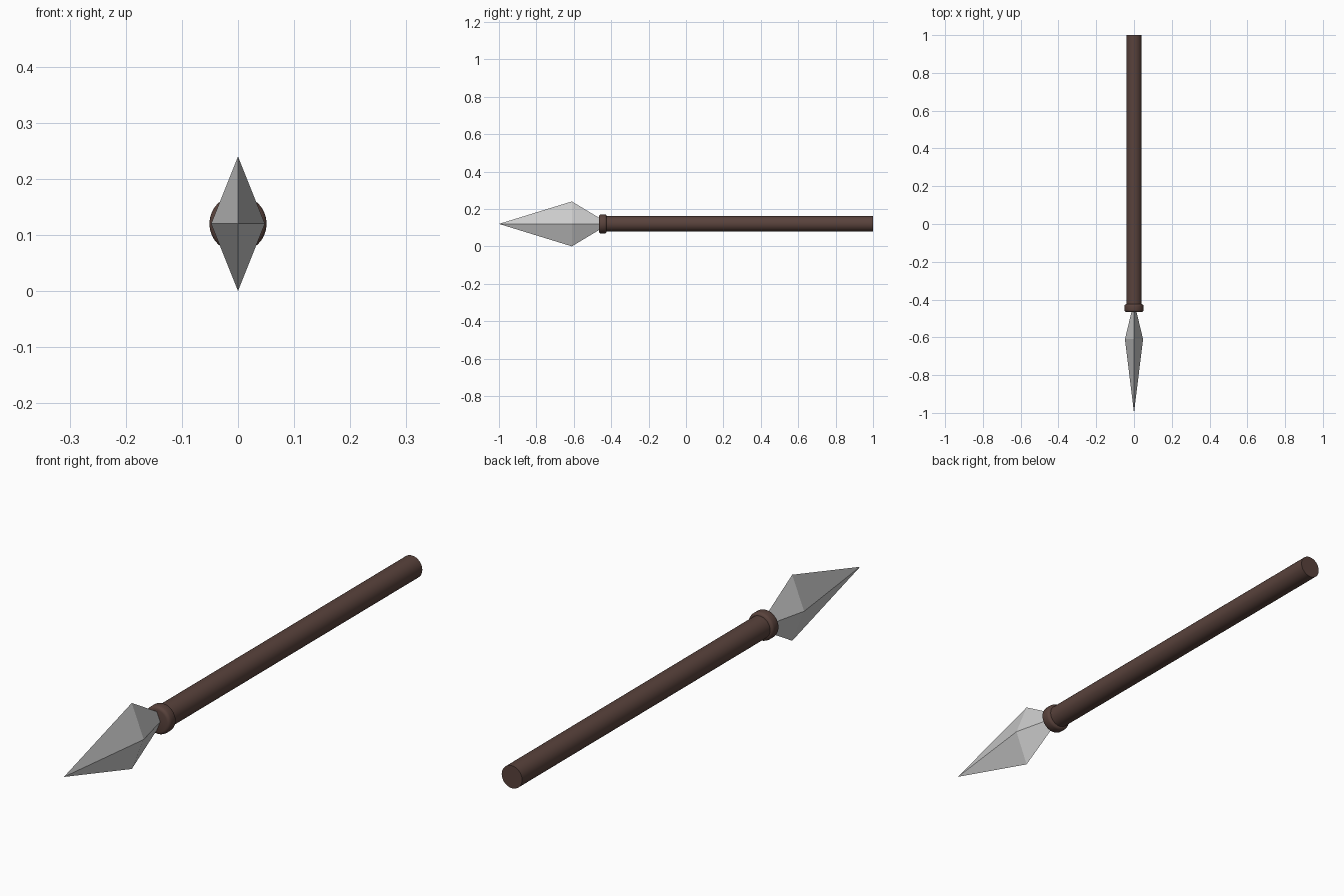
import bpy, bmesh, math
from mathutils import Matrix

if "Cube" in bpy.data.objects:
    bpy.data.objects.remove(bpy.data.objects["Cube"])

Z = 0.12  # height of the spear axis

wood = bpy.data.materials.new("dark_wood")
wood.diffuse_color = (0.10, 0.055, 0.045, 1)
wood.use_nodes = True
wood.node_tree.nodes["Principled BSDF"].inputs["Base Color"].default_value = wood.diffuse_color


def add_object(name, bm):
    bmesh.ops.recalc_face_normals(bm, faces=bm.faces)
    mesh = bpy.data.meshes.new(name)
    bm.to_mesh(mesh)
    bm.free()
    obj = bpy.data.objects.new(name, mesh)
    bpy.context.collection.objects.link(obj)
    return obj


def rod(name, radius, y0, y1, bevel=0):
    """Round bar along y, with optional rounded rims."""
    bm = bmesh.new()
    mat = Matrix.Translation((0, (y0 + y1) / 2, Z)) @ Matrix.Rotation(math.pi / 2, 4, 'X')
    bmesh.ops.create_cone(bm, cap_ends=True, segments=32, radius1=radius,
                          radius2=radius, depth=y1 - y0, matrix=mat)
    if bevel:
        rims = [e for e in bm.edges if abs(e.verts[0].co.y - e.verts[1].co.y) < 1e-5]
        bmesh.ops.bevel(bm, geom=rims, offset=bevel, segments=3, profile=0.5,
                        affect='EDGES')
    obj = add_object(name, bm)
    obj.data.materials.append(wood)
    bpy.ops.object.select_all(action='DESELECT')
    obj.select_set(True)
    bpy.context.view_layer.objects.active = obj
    bpy.ops.object.shade_smooth_by_angle(angle=math.radians(35))
    return obj


# wooden shaft and the collar that holds the blade
rod("shaft", 0.041, -0.445, 1.0)
rod("collar", 0.051, -0.466, -0.424, bevel=0.011)

# flat-faced blade: stretched diamond with its widest section near the collar
bm = bmesh.new()
tip = bm.verts.new((0, -1.0, Z))
root = bm.verts.new((0, -0.41, Z))
ring = [bm.verts.new((x, -0.61, Z + z))
        for x, z in ((0.048, 0), (0, 0.12), (-0.048, 0), (0, -0.12))]
for a, b in zip(ring, ring[1:] + ring[:1]):
    bm.faces.new((tip, a, b))
    bm.faces.new((root, b, a))
add_object("blade", bm)
